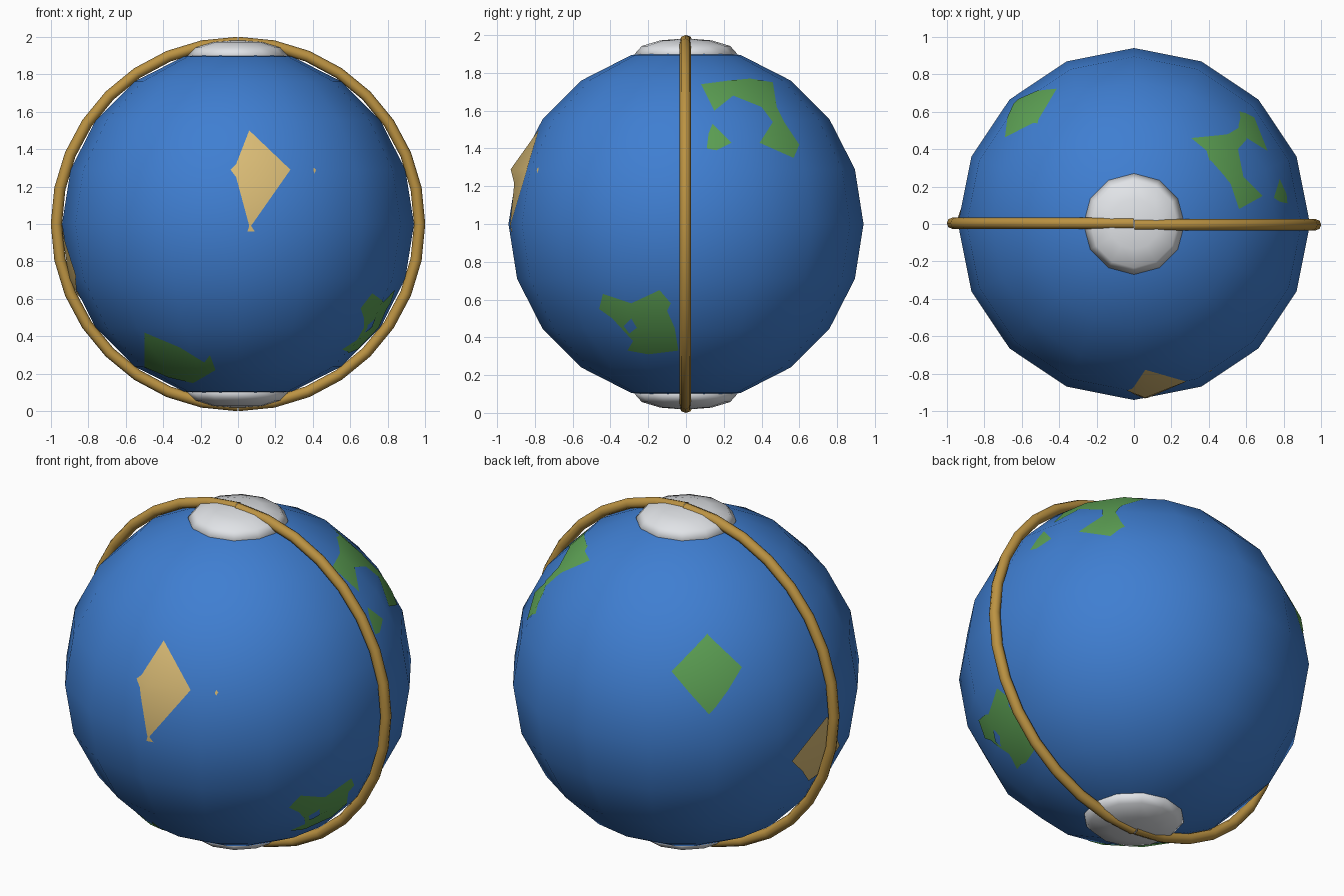
import bpy, bmesh
from math import sin, cos, pi, radians
from mathutils import Vector

if "Cube" in bpy.data.objects:
    bpy.data.objects.remove(bpy.data.objects["Cube"])

R = 0.94
CENTRE = Vector((0, 0, 1))


def material(name, rgb):
    m = bpy.data.materials.new(name)
    m.use_nodes = True
    m.diffuse_color = (*rgb, 1)
    m.node_tree.nodes["Principled BSDF"].inputs["Base Color"].default_value = (*rgb, 1)
    return m


BLUE = material("ocean blue", (0.05, 0.21, 0.64))
GREEN = material("land green", (0.11, 0.36, 0.09))
SAND = material("desert sand", (0.70, 0.50, 0.18))
WHITE = material("ice white", (0.78, 0.80, 0.83))
GOLD = material("ring gold", (0.50, 0.29, 0.055))


def add_object(name, bm, mat):
    mesh = bpy.data.meshes.new(name)
    bm.to_mesh(mesh)
    bm.free()
    mesh.materials.append(mat)
    ob = bpy.data.objects.new(name, mesh)
    bpy.context.collection.objects.link(ob)
    return ob


def ball(name, mat, radius, segments, rings, height=1.0, location=CENTRE):
    bm = bmesh.new()
    bmesh.ops.create_uvsphere(bm, u_segments=segments, v_segments=rings, radius=radius)
    bmesh.ops.scale(bm, vec=(1, 1, height), verts=bm.verts)
    bmesh.ops.translate(bm, vec=location, verts=bm.verts)
    ob = add_object(name, bm, mat)
    ob.data.shade_smooth()
    return ob


def patch(name, mat, azimuth, outline, lift=0.003, peak=None):
    """Land plate: an outline projected sideways onto the globe's facets."""
    a = radians(azimuth)
    out, side = Vector((cos(a), sin(a), 0)), Vector((-sin(a), cos(a), 0))
    bm = bmesh.new()
    base = [bm.verts.new(side * u + Vector((0, 0, z))) for u, z in outline]
    face = bm.faces.new(base)
    grown = bmesh.ops.extrude_face_region(bm, geom=[face])["geom"]
    bmesh.ops.translate(bm, vec=out * 1.2, verts=[g for g in grown if isinstance(g, bmesh.types.BMVert)])
    bmesh.ops.recalc_face_normals(bm, faces=bm.faces)
    cutter = add_object(name + "_cutter", bm, mat)

    ob = ball(name, mat, R + lift, 16, 10)
    mod = ob.modifiers.new("cut", 'BOOLEAN')
    mod.operation, mod.solver, mod.object = 'INTERSECT', 'EXACT', cutter
    bpy.context.view_layer.update()
    cut = ob.evaluated_get(bpy.context.evaluated_depsgraph_get())
    bm = bmesh.new()
    bm.from_mesh(cut.to_mesh())
    ob.modifiers.clear()
    bpy.data.objects.remove(cutter)

    # keep only the outer skin
    inner = [f for f in bm.faces
             if f.normal.dot((f.calc_center_median() - CENTRE).normalized()) < 0.9]
    bmesh.ops.delete(bm, geom=inner, context='FACES')
    if peak:
        for v in bm.verts:
            if not v.is_boundary:
                v.co = peak
    for f in bm.faces:
        f.smooth = True
    bm.to_mesh(ob.data)
    bm.free()
    ob.data.normals_split_custom_set_from_vertices(
        [(v.co - CENTRE).normalized() for v in ob.data.vertices])
    return ob


# globe and polar caps
ball("globe", BLUE, R, 16, 10)
for name, z in (("north_cap", 1.902), ("south_cap", 0.098)):
    ball(name, WHITE, 0.27, 12, 6, 0.3, Vector((0, 0, z)))

# upright ring in two halves, meeting at the poles
for name, s in (("ring_left", 1), ("ring_right", -1)):
    curve = bpy.data.curves.new(name, 'CURVE')
    curve.dimensions = '3D'
    curve.bevel_depth = 0.03
    curve.bevel_resolution = 2
    spline = curve.splines.new('POLY')
    spline.points.add(16)
    for i, p in enumerate(spline.points):
        t = pi * i / 16
        p.co = (s * 0.97 * sin(t), -0.004 * s, 1 + 0.97 * cos(t), 1)
    tube = bpy.data.objects.new(name, curve)
    bpy.context.collection.objects.link(tube)
    bpy.context.view_layer.update()
    mesh = bpy.data.meshes.new_from_object(tube.evaluated_get(bpy.context.evaluated_depsgraph_get()))
    bpy.data.objects.remove(tube)
    mesh.materials.clear()
    mesh.materials.append(GOLD)
    mesh.shade_smooth()
    bpy.context.collection.objects.link(bpy.data.objects.new(name, mesh))

# deserts
patch("front_desert", SAND, -90,
      [(0.06, 1.5), (0.28, 1.29), (0.07, 0.99), (0.09, 0.96), (0.05, 0.96),
       (0.06, 0.99), (-0.01, 1.25), (-0.04, 1.29), (-0.01, 1.32)],
      peak=Vector((0.06, -0.928, 1.29)))
patch("desert_islet", SAND, -90, [(0.405, 1.3), (0.417, 1.29), (0.41, 1.27), (0.402, 1.285)])
patch("side_desert", SAND, 180, [(-0.03, 1.0), (-0.25, 0.8), (-0.05, 0.6), (0.2, 0.72)], 0.008)

# green land
patch("back_land", GREEN, 135, [(-0.016, 1.57), (0.16, 1.39), (-0.035, 1.17), (-0.22, 1.39)])
patch("north_land", GREEN, 0,
      [(0.08, 1.74), (0.23, 1.76), (0.34, 1.77), (0.46, 1.75), (0.48, 1.62),
       (0.52, 1.54), (0.6, 1.42), (0.57, 1.35), (0.39, 1.43), (0.46, 1.54),
       (0.4, 1.62), (0.25, 1.68), (0.15, 1.6)])
patch("north_islet", GREEN, 0, [(0.14, 1.53), (0.24, 1.43), (0.16, 1.39), (0.11, 1.4), (0.12, 1.48)])
patch("south_land", GREEN, 0,
      [(-0.44, 0.63), (-0.29, 0.58), (-0.14, 0.65), (-0.08, 0.58), (-0.1, 0.54),
       (-0.06, 0.45), (-0.04, 0.33), (-0.2, 0.31), (-0.31, 0.33), (-0.28, 0.38),
       (-0.39, 0.5), (-0.46, 0.55)])
patch("south_lake", BLUE, 0, [(-0.33, 0.46), (-0.29, 0.5), (-0.26, 0.45), (-0.3, 0.42)], 0.006)
patch("front_land", GREEN, -90,
      [(-0.5, 0.42), (-0.31, 0.34), (-0.18, 0.26), (-0.15, 0.3), (-0.12, 0.22),
       (-0.24, 0.15), (-0.37, 0.18), (-0.5, 0.235)])
